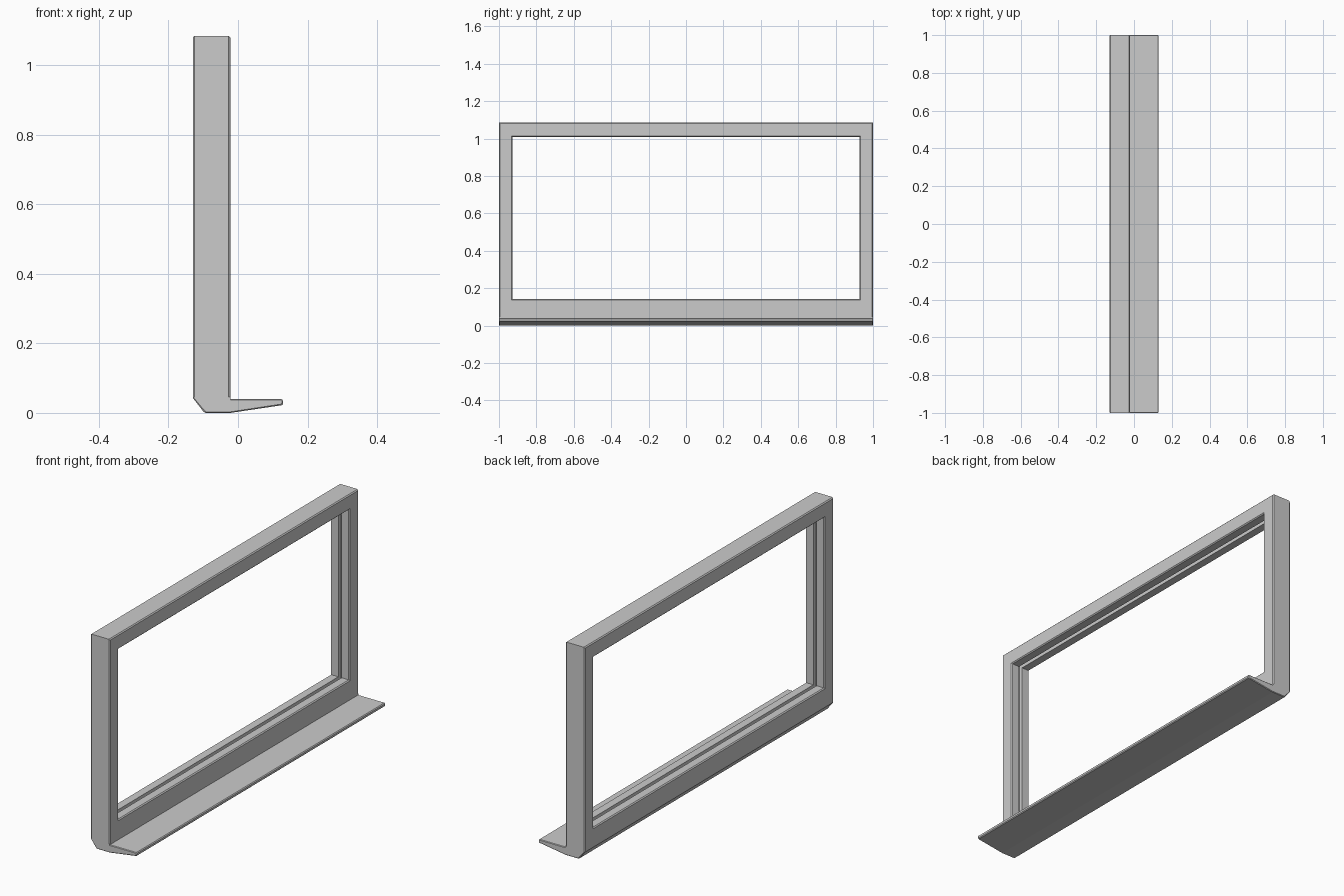
import bpy, bmesh

if "Cube" in bpy.data.objects:
    bpy.data.objects.remove(bpy.data.objects["Cube"])

BACK, FRONT = -0.13, -0.022      # frame depth along x
SEAM = 0.045                     # height where the frame meets the sill
B = 0.005                        # small edge bevel


def finish(bm, name):
    bmesh.ops.recalc_face_normals(bm, faces=bm.faces)
    mesh = bpy.data.meshes.new(name)
    bm.to_mesh(mesh)
    bm.free()
    obj = bpy.data.objects.new(name, mesh)
    bpy.context.collection.objects.link(obj)
    return obj


def loft(bm, rings, closed):
    n = len(rings[0])
    count = len(rings) if closed else len(rings) - 1
    for r in range(count):
        a, b = rings[r], rings[(r + 1) % len(rings)]
        for i in range(n):
            j = (i + 1) % n
            bm.faces.new((a[i], a[j], b[j], b[i]))
    if not closed:
        bm.faces.new(rings[0])
        bm.faces.new(rings[-1])


# Window frame: one mitred cross-section with a glazing groove
mid, gw, gd = (BACK + FRONT) / 2, 0.009, 0.02
section = [  # x, on inner side?, offset into the material
    (BACK + B, False, 0), (FRONT - B, False, 0), (FRONT, False, B),
    (FRONT, True, B), (FRONT - B, True, 0),
    (mid + gw, True, 0), (mid + gw, True, gd), (mid - gw, True, gd), (mid - gw, True, 0),
    (BACK + B, True, 0), (BACK, True, B), (BACK, False, B),
]
bm = bmesh.new()
rings = []
for sy, top in ((-1, False), (1, False), (1, True), (-1, True)):
    ring = []
    for x, inner, d in section:
        if inner:
            y, z = 0.928 + d, (1.008 + d if top else 0.142 - d)
        else:
            y, z = 1 - d, (1.085 - d if top else SEAM)
        ring.append(bm.verts.new((x, sy * y, z)))
    rings.append(ring)
loft(bm, rings, True)
finish(bm, "window_frame")

# Sill: tapered ledge with a chamfered back, extruded along y with bevelled ends
profile = [(BACK, SEAM), (BACK, 0.043), (-0.099, 0.003), (-0.094, 0.0), (-0.022, 0.0),
           (0.126, 0.022), (0.13, 0.026), (0.13, 0.036), (0.126, 0.04),
           (FRONT, 0.04), (FRONT, SEAM)]
bm = bmesh.new()
cx, cz = -0.022, 0.022
rings = []
for y, inset in ((-1, 0.003), (-0.997, 0), (0.997, 0), (1, 0.003)):
    ring = []
    for x, z in profile:
        dx = inset if x < -0.09 else (-inset if x > 0.12 else 0)
        dz = inset if z < 0.03 else (-inset if 0.03 < z < 0.042 else 0)
        ring.append(bm.verts.new((x + dx, y, z + dz)))
    rings.append(ring)
loft(bm, rings, False)
finish(bm, "window_sill")
